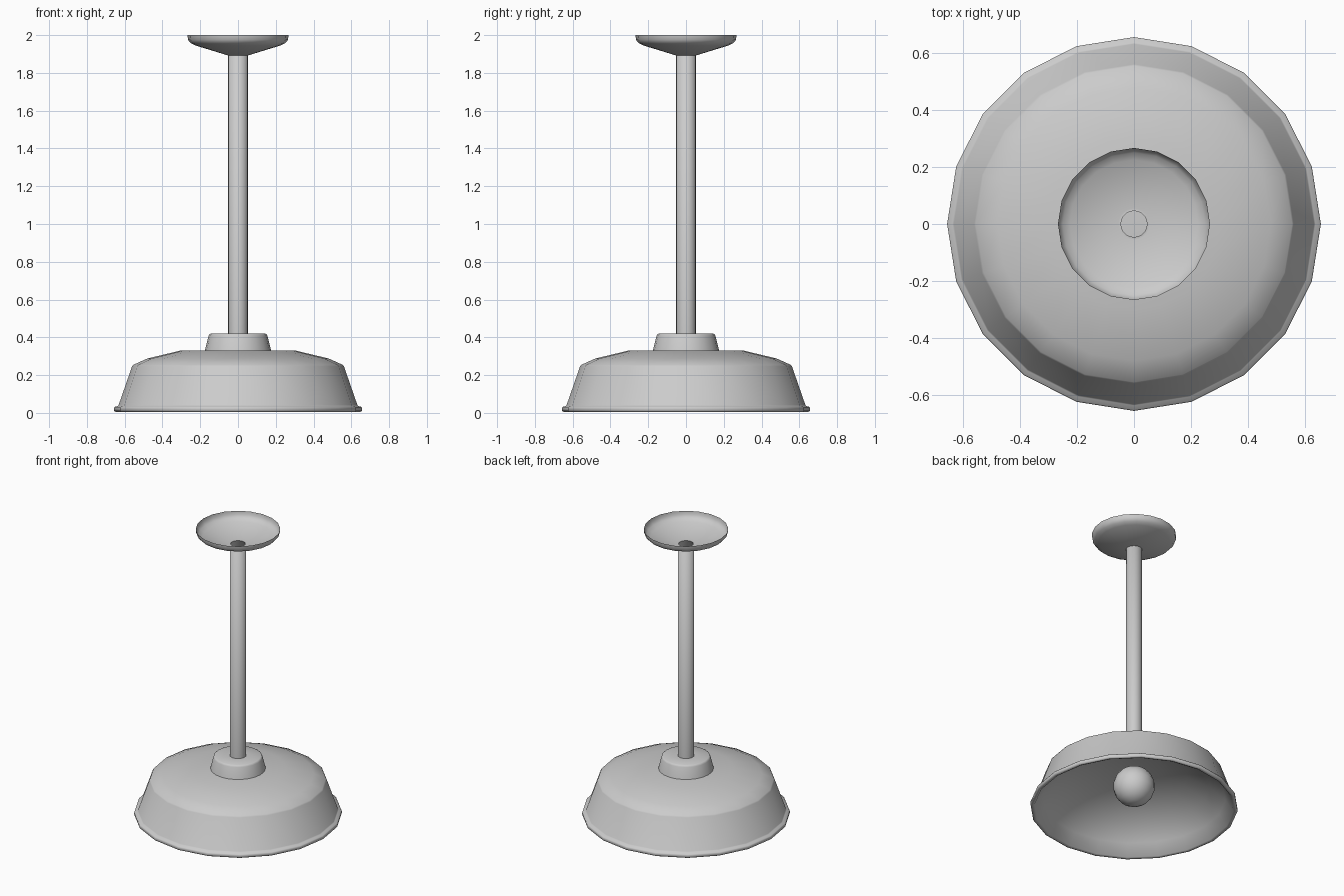
import bpy, bmesh, math

if "Cube" in bpy.data.objects:
    bpy.data.objects.remove(bpy.data.objects["Cube"])

SIDES = 20


def lathe(name, profile, sides=SIDES, sharp=65):
    """Revolve (radius, z) points around z; radius 0 becomes a pole point."""
    bm = bmesh.new()
    rings = []
    for r, z in profile:
        if r == 0:
            rings.append([bm.verts.new((0, 0, z))] * sides)
        else:
            rings.append([bm.verts.new((r * math.cos(2 * math.pi * i / sides),
                                        r * math.sin(2 * math.pi * i / sides), z))
                          for i in range(sides)])
    for a, b in zip(rings, rings[1:]):
        for i in range(sides):
            j = (i + 1) % sides
            quad = [a[i], a[j], b[j], b[i]]
            bm.faces.new(list(dict.fromkeys(quad)))
    mesh = bpy.data.meshes.new(name)
    bm.to_mesh(mesh)
    bm.free()
    ob = bpy.data.objects.new(name, mesh)
    bpy.context.collection.objects.link(ob)
    bpy.ops.object.select_all(action='DESELECT')
    ob.select_set(True)
    bpy.context.view_layer.objects.active = ob
    bpy.ops.object.shade_smooth_by_angle(angle=math.radians(sharp))
    return ob


# Wide metal shade: rolled rim, crisp shoulder, and a bowl-shaped inner lining
lathe("shade", [(0, 0.331), (0.30, 0.331), (0.48, 0.288), (0.555, 0.254),
                (0.561, 0.246), (0.632, 0.042), (0.637, 0.036),
                (0.652, 0.032), (0.656, 0.026), (0.656, 0.01), (0.645, 0.004),
                (0.63, 0.01), (0.58, 0.085), (0.48, 0.175), (0.34, 0.245),
                (0.18, 0.285), (0, 0.297)])

# Tapered collar on top of the shade
lathe("collar", [(0.175, 0.331), (0.156, 0.408), (0.152, 0.416),
                 (0.145, 0.42), (0.05, 0.42)], sharp=50)

# Hanging tube, open at its ends
lathe("stem", [(0.052, 0.42), (0.052, 1.892), (0.046, 1.895)])

# Shallow ceiling cup, open at the top
lathe("ceiling_cup", [(0.046, 1.895), (0.055, 1.893), (0.225, 1.945),
                      (0.25, 1.957), (0.265, 1.975), (0.267, 2.0)])

# Round bulb tucked up against the lining
R, CZ = 0.132, 0.165
arc = [(R * math.sin(math.radians(a)), CZ - R * math.cos(math.radians(a)))
       for a in range(20, 161, 20)]
lathe("bulb", [(0, CZ - R)] + arc + [(0, CZ + R)])
